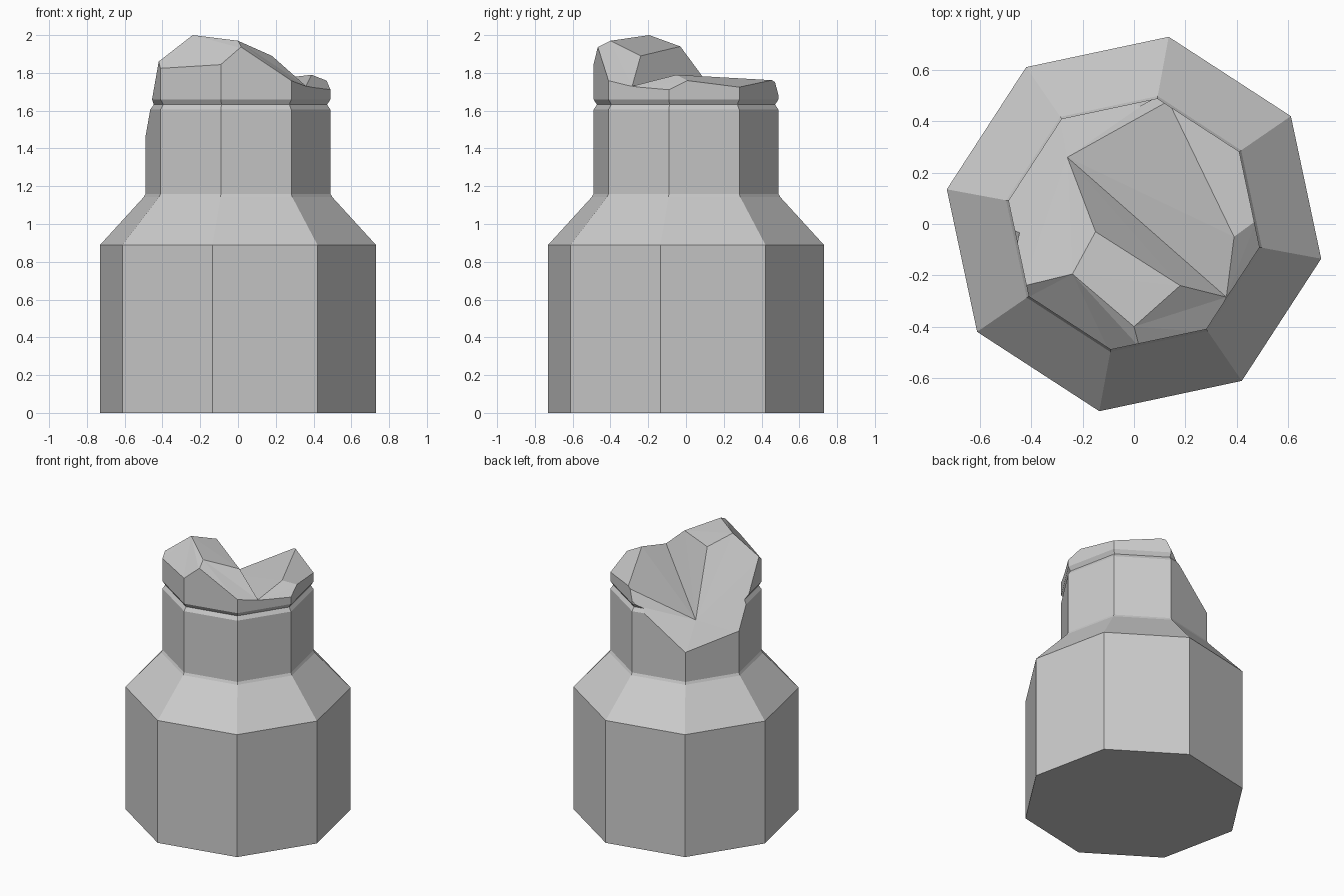
import bpy, bmesh, math

if "Cube" in bpy.data.objects:
    bpy.data.objects.remove(bpy.data.objects["Cube"])


def make_object(name, verts, faces):
    mesh = bpy.data.meshes.new(name)
    bm = bmesh.new()
    vs = [bm.verts.new(v) for v in verts]
    for f in faces:
        bm.faces.new([vs[i] for i in f])
    bmesh.ops.recalc_face_normals(bm, faces=bm.faces)
    bm.to_mesh(mesh)
    bm.free()
    ob = bpy.data.objects.new(name, mesh)
    bpy.context.collection.objects.link(ob)
    return ob


# Eight-sided column: (radius, height) profile, overlong so the top can be broken off
SIDES, TURN = 8, 34.5
profile = [(0.742, 0), (0.742, 0.89), (0.507, 1.143), (0.498, 1.16),
           (0.498, 1.605), (0.48, 1.632), (0.498, 1.66), (0.498, 2.1)]
verts, faces = [], []
for r, z in profile:
    for k in range(SIDES):
        a = math.radians(TURN + 45 * k)
        verts.append((r * math.cos(a), r * math.sin(a), z))
for i in range(len(profile) - 1):
    for k in range(SIDES):
        n = (k + 1) % SIDES
        b = i * SIDES
        faces.append((b + k, b + n, b + SIDES + n, b + SIDES + k))
faces.append(tuple(range(SIDES)))
faces.append(tuple(range(len(verts) - SIDES, len(verts))))
column = make_object("broken_column", verts, faces)

# Break surface: rim points on the neck wall (counter-clockwise), then inner points
rim = [(0.09, 0.49, 1.66), (-0.282, 0.41, 1.353), (-0.49, 0.09, 1.445),
       (-0.42, -0.235, 1.85), (-0.41, -0.282, 1.81), (-0.09, -0.49, 1.83),
       (0.02, -0.465, 1.93), (0.282, -0.41, 1.75), (0.49, -0.09, 1.70),
       (0.465, 0.015, 1.755), (0.41, 0.282, 1.72), (0.13, 0.465, 1.76)]
inner = {"A": (-0.26, 0.26, 1.547), "C": (0.36, -0.285, 1.73),
         "D": (-0.15, -0.03, 1.94), "E": (-0.24, -0.195, 2.0),
         "F": (0.18, -0.24, 1.89), "G": (0.0, -0.4, 1.97),
         "I": (0.39, -0.05, 1.79)}
facets = [("A", "D", "E", 3, 2, 1, 0, 11), ("E", 3, 4, 5, 6, "G"),
          ("E", "G", "F", "D"), ("G", 6, 7, "C", "F"), ("A", "D", "F", "C"),
          ("A", "C", "I", 11), (11, "I", 9, 10), ("C", 7, 8, 9, "I")]

# Cutter: everything above the break surface, slightly wider than the neck
N = len(rim)
verts = [(x * 1.03, y * 1.03, z) for x, y, z in rim]
index = {}
for key, co in inner.items():
    index[key] = len(verts)
    verts.append(co)
top = len(verts)
verts += [(x * 1.03, y * 1.03, 2.3) for x, y, z in rim]
faces = []
for f in facets:
    ids = [index.get(i, i) for i in f]
    faces += [(ids[0], ids[j], ids[j + 1]) for j in range(1, len(ids) - 1)]
faces += [(k, (k + 1) % N, top + (k + 1) % N, top + k) for k in range(N)]
faces.append(tuple(range(top, top + N)))
cutter = make_object("break_cutter", verts, faces)
cutter.hide_render = True

# Break off the top
mod = column.modifiers.new("break", 'BOOLEAN')
mod.operation, mod.solver, mod.object = 'DIFFERENCE', 'EXACT', cutter
bpy.context.view_layer.objects.active = column
bpy.ops.object.modifier_apply(modifier="break")
bpy.data.objects.remove(cutter)
